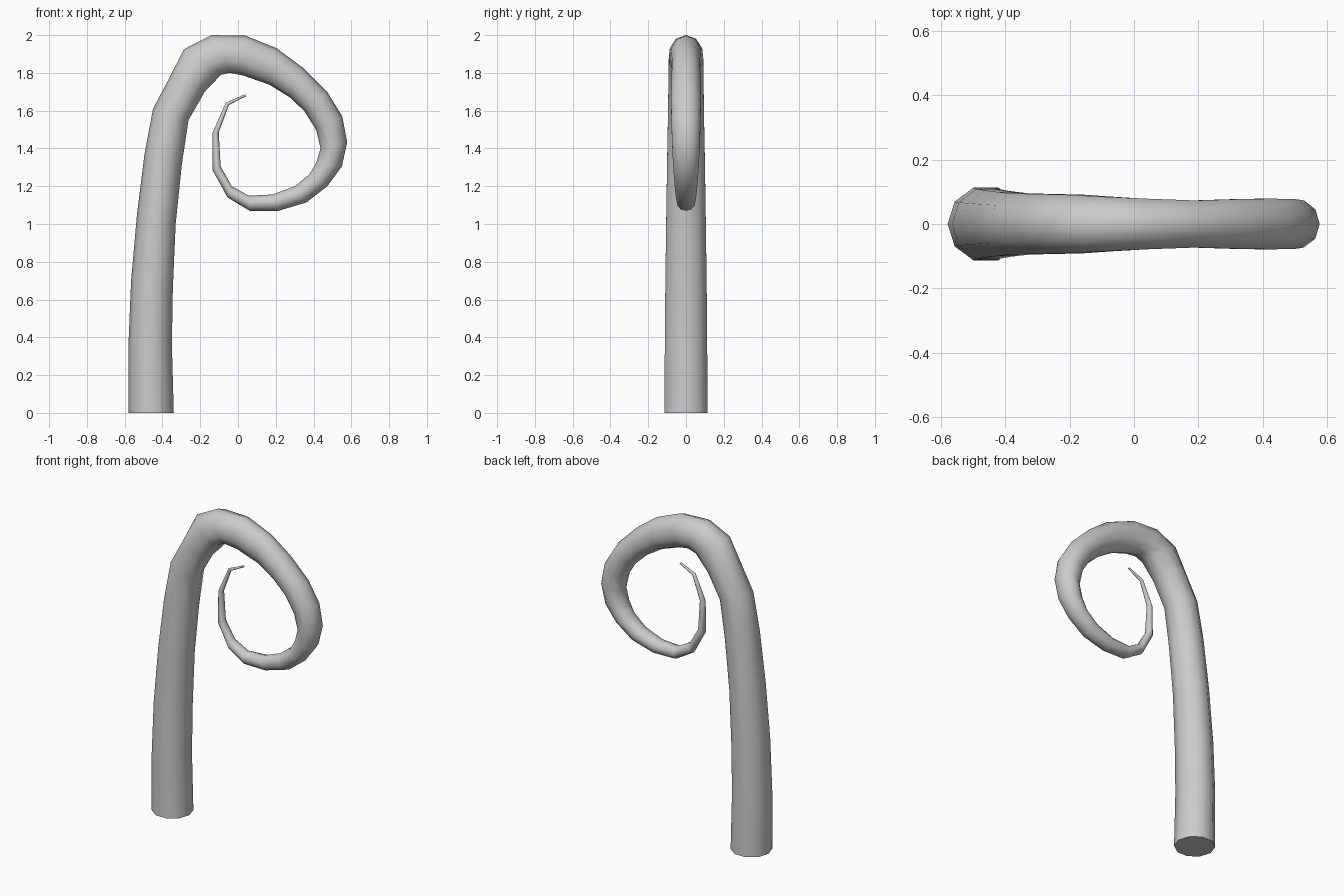
import bpy, bmesh, math
from mathutils import Vector

SIDES = 10
# Stations along the curl: outer x, z, inner x, z, depth radius
STATIONS = [
    (-.58, 0, -.34, 0, .12), (-.58, .36, -.35, .36, .118),
    (-.566, .70, -.345, .66, .115), (-.535, 1.05, -.33, 1.0, .11),
    (-.495, 1.37, -.298, 1.31, .105), (-.45, 1.61, -.262, 1.55, .10),
    (-.36, 1.78, -.176, 1.70, .098), (-.287, 1.925, -.09, 1.79, .096),
    (-.14, 2.0, -.044, 1.80, .09), (.04, 1.997, .025, 1.787, .083),
    (.205, 1.93, .167, 1.737, .077), (.34, 1.83, .275, 1.67, .081),
    (.472, 1.70, .352, 1.597, .083), (.552, 1.57, .415, 1.496, .081),
    (.578, 1.432, .437, 1.40, .077), (.55, 1.305, .415, 1.326, .072),
    (.473, 1.2, .378, 1.262, .065), (.362, 1.114, .3, 1.2, .057),
    (.215, 1.07, .183, 1.156, .049), (.062, 1.07, .056, 1.15, .042),
    (-.055, 1.14, -.033, 1.2, .035), (-.134, 1.284, -.092, 1.305, .026),
    (-.134, 1.485, -.102, 1.485, .018), (-.065, 1.642, -.048, 1.63, .011),
    (.037, 1.687, .043, 1.677, .006),
]


def tapered_tube(name, stations):
    bm = bmesh.new()
    rings = []
    for ox, oz, ix, iz, depth in stations:
        outer, inner = Vector((ox, 0, oz)), Vector((ix, 0, iz))
        centre, half = (outer + inner) / 2, (outer - inner) / 2
        ring = []
        for k in range(SIDES):
            a = math.tau * k / SIDES
            ring.append(bm.verts.new(centre + half * math.cos(a)
                                     + Vector((0, depth * math.sin(a), 0))))
        rings.append(ring)
    for a, b in zip(rings, rings[1:]):
        for k in range(SIDES):
            n = (k + 1) % SIDES
            bm.faces.new((a[k], a[n], b[n], b[k]))
    # Flat base and tip
    bm.faces.new(rings[0])
    bm.faces.new(rings[-1])
    bmesh.ops.recalc_face_normals(bm, faces=bm.faces)
    mesh = bpy.data.meshes.new(name)
    bm.to_mesh(mesh)
    bm.free()
    obj = bpy.data.objects.new(name, mesh)
    bpy.context.collection.objects.link(obj)
    return obj


# Curled stalk
stalk = tapered_tube("curled_stalk", STATIONS)
bpy.context.view_layer.objects.active = stalk
stalk.select_set(True)
bpy.ops.object.shade_smooth_by_angle(angle=math.radians(50))
